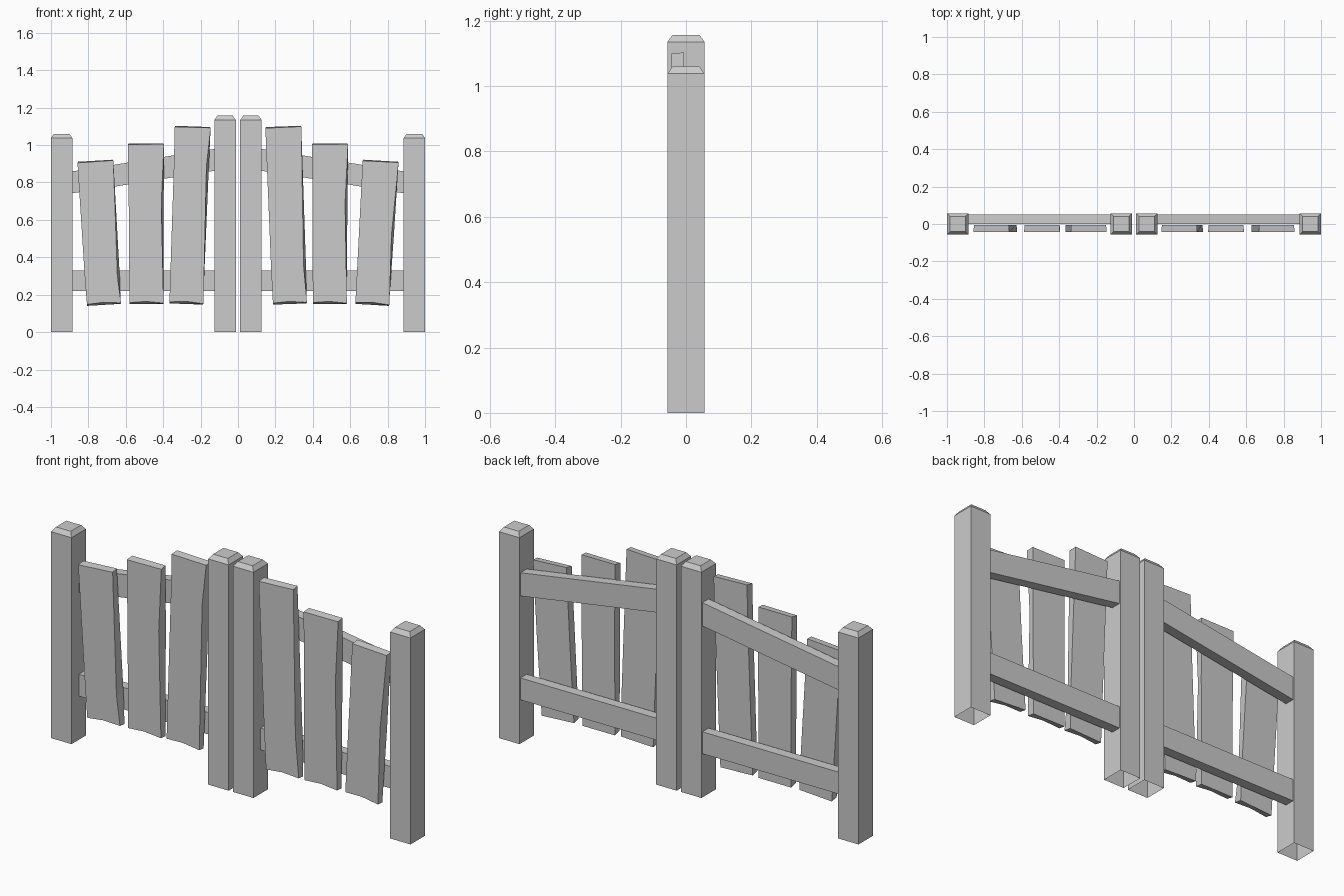
import bpy, bmesh, math
from mathutils import Matrix

if "Cube" in bpy.data.objects:
    bpy.data.objects.remove(bpy.data.objects["Cube"])


def make_object(name, verts, faces, matrix=None):
    bm = bmesh.new()
    vs = [bm.verts.new(v) for v in verts]
    for f in faces:
        bm.faces.new([vs[i] for i in f])
    if matrix:
        bm.transform(matrix)
    bmesh.ops.recalc_face_normals(bm, faces=bm.faces[:])
    mesh = bpy.data.meshes.new(name)
    bm.to_mesh(mesh)
    bm.free()
    obj = bpy.data.objects.new(name, mesh)
    bpy.context.collection.objects.link(obj)
    return obj


def loft(name, loops, cap_start=True, matrix=None):
    n = len(loops[0])
    verts = [v for loop in loops for v in loop]
    faces = [(k * n + i, k * n + (i + 1) % n, (k + 1) * n + (i + 1) % n, (k + 1) * n + i)
             for k in range(len(loops) - 1) for i in range(n)]
    faces.append(range(len(verts) - n, len(verts)))
    if cap_start:
        faces.append(range(n))
    return make_object(name, verts, faces, matrix)


# Square post with a chamfered top and an open foot
def post(name, x, height):
    def ring(r, z):
        return [(x + a * r, b * r, z) for a, b in ((-1, -1), (1, -1), (1, 1), (-1, 1))]
    loft(name, [ring(0.057, 0), ring(0.057, height - 0.022), ring(0.041, height)], False)


# Rail between two posts, given by its lower edge at each end
def rail(name, x0, z0, x1, z1, h):
    def ring(x, z):
        return [(x, 0, z), (x, 0.05, z), (x, 0.05, z + h), (x, 0, z + h)]
    loft(name, [ring(x0, z0), ring(x1, z1)])


# Rough plank: worn front outline, straighter back, leaning sideways
def plank(name, xb, xt, z0, z1, kink):
    h, w = (z1 - z0) / 2 - 0.003, 0.096
    k = -h + 2 * h * kink
    back = [(-w + 0.006, -h), (0, -h), (w - 0.006, -h), (w - 0.002, k), (w - 0.003, h), (-w + 0.003, h),
            (-w + 0.006, k)]
    front = [(-w + 0.006, -h + 0.008), (0, -h + 0.014), (w - 0.004, -h + 0.005), (w - 0.015, k),
             (w, h - 0.004), (-w, h - 0.006), (-w + 0.003, k)]
    matrix = (Matrix.Translation(((xb + xt) / 2, 0, (z0 + z1) / 2))
              @ Matrix.Rotation(math.atan2(xt - xb, z1 - z0), 4, 'Y'))
    loft(name, [[(x, -0.006, z) for x, z in back], [(x, -0.044, z) for x, z in front]], True, matrix)


# Two gate leaves
for side, s in (("left", -1), ("right", 1)):
    post(f"{side}_outer_post", s * 0.943, 1.06)
    post(f"{side}_gate_post", s * 0.069, 1.157)
    rail(f"{side}_lower_rail", s * 0.9, 0.22, s * 0.11, 0.22, 0.11)
    rail(f"{side}_upper_rail", s * 0.9, 0.74, s * 0.11, 0.865, 0.117)
    tall, short = (0.78, 0.2) if s < 0 else (0.22, 0.5)
    plank(f"{side}_short_plank", s * 0.717, s * 0.763, 0.142, 0.92, short)
    plank(f"{side}_middle_plank", s * 0.490, s * 0.492, 0.147, 1.012, 0.63)
    plank(f"{side}_tall_plank", s * 0.277, s * 0.242, 0.147, 1.103, tall)
